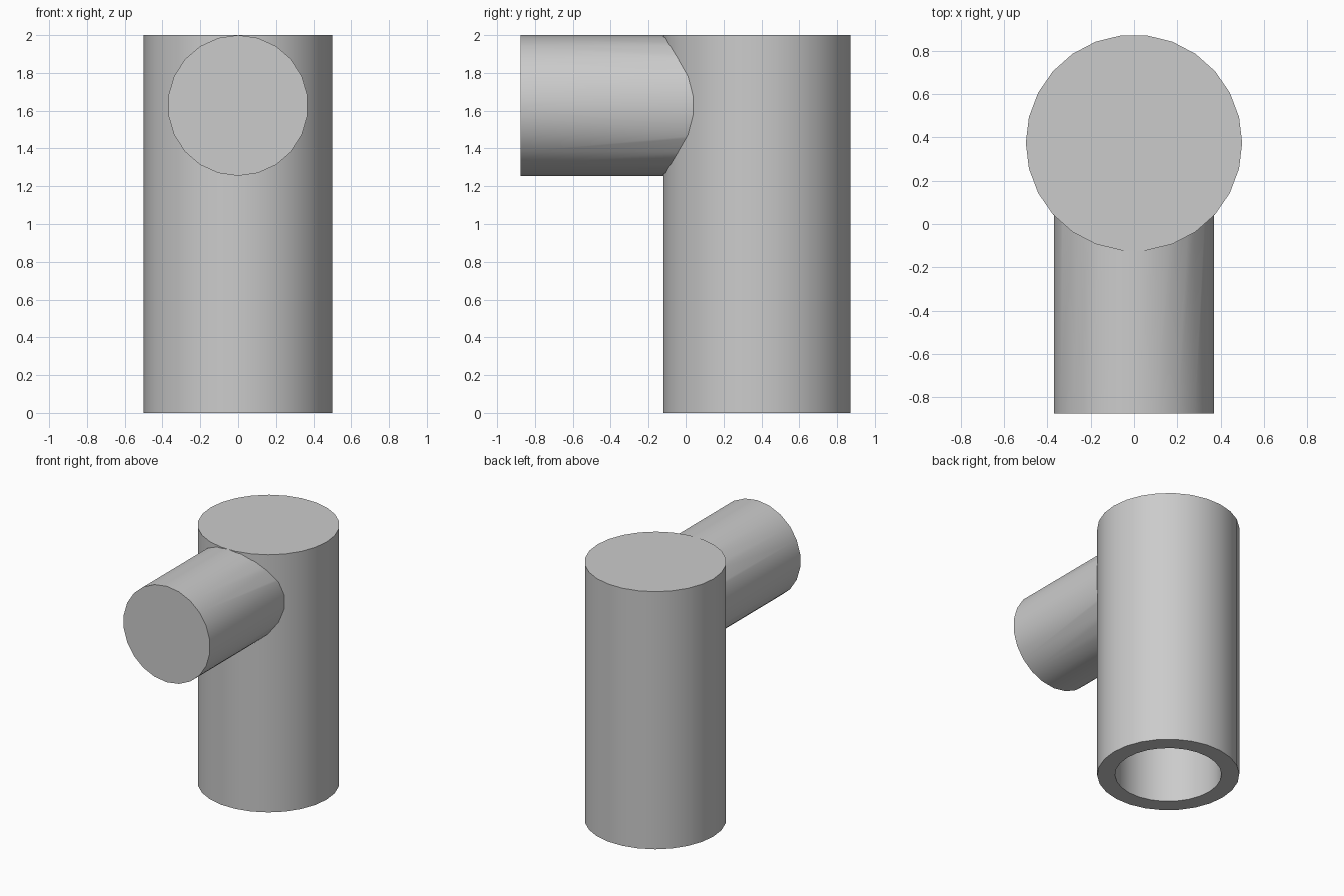
import bpy
import bmesh
import math
from mathutils import Matrix, Vector

cube = bpy.data.objects.get("Cube")
if cube:
    bpy.data.objects.remove(cube, do_unlink=True)

BODY_Y = 0.375      # axis of the upright pipe
BODY_SIDES = 26
HEIGHT = 2.0

grey = bpy.data.materials.new("plain grey")
grey.use_nodes = True
grey.diffuse_color = (0.6, 0.6, 0.6, 1)
grey.node_tree.nodes["Principled BSDF"].inputs["Base Color"].default_value = (0.6, 0.6, 0.6, 1)


def new_object(name, bm):
    bmesh.ops.recalc_face_normals(bm, faces=bm.faces)
    mesh = bpy.data.meshes.new(name)
    bm.to_mesh(mesh)
    bm.free()
    mesh.materials.append(grey)
    obj = bpy.data.objects.new(name, mesh)
    bpy.context.collection.objects.link(obj)
    return obj


def lathe(name, profile, sides, matrix):
    """Revolve (radius, height) points about z, starting with a vertex on +x."""
    bm = bmesh.new()
    rings = []
    for radius, z in profile:
        angles = [2 * math.pi * i / sides for i in range(sides)]
        rings.append([bm.verts.new((radius * math.cos(a), radius * math.sin(a), z)) for a in angles])
    for low, high in zip(rings, rings[1:]):
        for i in range(sides):
            j = (i + 1) % sides
            bm.faces.new((low[i], low[j], high[j], high[i]))
    bm.faces.new(rings[0])
    bm.faces.new(rings[-1])
    bm.transform(matrix)
    return new_object(name, bm)


def smooth(obj):
    bpy.ops.object.select_all(action="DESELECT")
    obj.select_set(True)
    bpy.context.view_layer.objects.active = obj
    bpy.ops.object.shade_smooth_by_angle(angle=math.radians(30))


# Upright pipe: capped at the top, bored out from below
upright = Matrix.Translation((0, BODY_Y, 0))
body = lathe("upright_pipe",
             [(0.375, HEIGHT - 0.125), (0.375, 0), (0.5, 0), (0.5, HEIGHT)],
             BODY_SIDES, upright)

# Side branch: closed cylinder pointing forward, with a vertex at its top
radius = 0.3725
forward = Matrix(((0, 1, 0, 0), (0, 0, -1, 0), (-1, 0, 0, 0), (0, 0, 0, 1)))
branch = lathe("side_branch", [(radius, -0.2), (radius, 0.875)], 22,
               Matrix.Translation((0, 0, HEIGHT - radius)) @ forward)

# Trim the branch inside the pipe wall so the bore stays clear
cutter = lathe("branch_cutter", [(0.44, 0.5), (0.44, 2.5)], BODY_SIDES, upright)
trim = branch.modifiers.new("trim", "BOOLEAN")
trim.operation = "DIFFERENCE"
trim.solver = "EXACT"
trim.object = cutter
bpy.context.view_layer.objects.active = branch
bpy.ops.object.modifier_apply(modifier=trim.name)
bpy.data.objects.remove(cutter, do_unlink=True)

for part in (body, branch):
    smooth(part)
